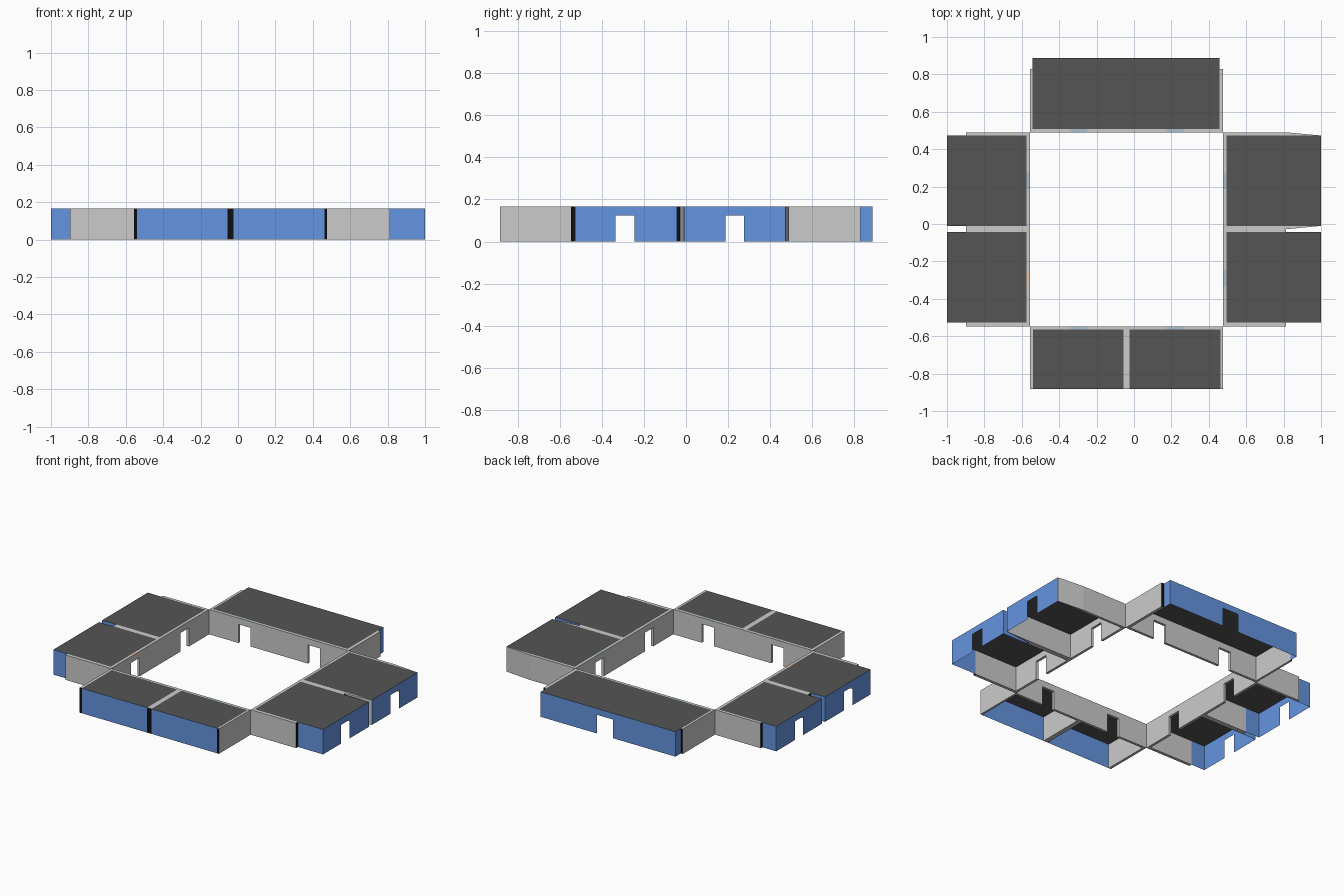
import bpy, bmesh

if "Cube" in bpy.data.objects:
    bpy.data.objects.remove(bpy.data.objects["Cube"])

H, DOOR_H = 0.167, 0.125


def material(name, rgb):
    m = bpy.data.materials.new(name)
    m.diffuse_color = (*rgb, 1)
    m.use_nodes = True
    m.node_tree.nodes["Principled BSDF"].inputs["Base Color"].default_value = m.diffuse_color
    return m


GLASS = material("blue_glass", (0.13, 0.30, 0.75))
ROOF = material("dark_roof", (0.09, 0.09, 0.09))
BLACK = material("black_end", (0.005, 0.005, 0.005))
TEAL = material("pale_blue", (0.40, 0.52, 0.58))
PEACH = material("peach", (0.80, 0.55, 0.40))


def finish(name, bm, *mats):
    bmesh.ops.recalc_face_normals(bm, faces=bm.faces[:])
    me = bpy.data.meshes.new(name)
    bm.to_mesh(me)
    bm.free()
    for m in mats:
        me.materials.append(m)
    ob = bpy.data.objects.new(name, me)
    bpy.context.collection.objects.link(ob)
    return ob


def extrude_outline(name, pts, shift, *mats):
    """Face from an outline, made solid when shift is given."""
    bm = bmesh.new()
    f = bm.faces.new([bm.verts.new(p) for p in pts])
    if shift:
        r = bmesh.ops.extrude_face_region(bm, geom=[f], use_keep_orig=True)
        vs = [g for g in r["geom"] if isinstance(g, bmesh.types.BMVert)]
        bmesh.ops.translate(bm, verts=vs, vec=shift)
    return finish(name, bm, *mats)


def panel(name, axis, u0, u1, v, doors=(), thick=0, *mats):
    """Upright panel running along x or y at offset v, with door notches."""
    prof = [(u0, 0)]
    for a, b in doors:
        prof += [(a, 0), (a, DOOR_H), (b, DOOR_H), (b, 0)]
    prof += [(u1, 0), (u1, H), (u0, H)]
    if axis == 'x':
        pts, shift = [(u, v, z) for u, z in prof], (0, thick, 0)
    else:
        pts, shift = [(v, u, z) for u, z in prof], (thick, 0, 0)
    return extrude_outline(name, pts, shift if thick else None, *mats)


def plate(name, x0, x1, y0, y1, mat, z=H):
    extrude_outline(name, [(x0, y0, z), (x1, y0, z), (x1, y1, z), (x0, y1, z)], None, mat)


def side_wall(name, axis, root, tip, v0, v1):
    """Cross wall whose outer end face is black."""
    grey = bpy.data.materials.get("wall_grey") or material("wall_grey", (0.8, 0.8, 0.8))
    ob = panel(name, axis, root, tip, v0, (), v1 - v0, grey, BLACK)
    i = 0 if axis == 'x' else 1
    for p in ob.data.polygons:
        if abs(p.center[i] - tip) < 1e-4:
            p.material_index = 1


def prism(name, pts):
    extrude_outline(name, [(x, y, 0) for x, y in pts], (0, 0, H))


# Courtyard limits, wall thickness, door spans
XL, XR, YB, YT, T = -0.557, 0.477, -0.547, 0.49, 0.017
DX = [(-0.34, -0.25), (0.175, 0.265)]
DY = [(-0.335, -0.245), (0.187, 0.275)]

# Courtyard walls with two doors each
panel("north_court_wall", 'x', XL, XR, YT, DX, T)
panel("south_court_wall", 'x', XL, XR, YB, DX, -T)
panel("west_court_wall", 'y', YB, YT, XL, DY, -T)
panel("east_court_wall", 'y', YB, YT, XR, DY, T)

# Tinted tops over the doors
for a, b in DX:
    plate("north_door_head", a, b, YT, YT + T, TEAL, H + 0.0005)
    plate("south_door_head", a, b, YB - T, YB, TEAL, H + 0.0005)
for (a, b), m in zip(DY, (PEACH, TEAL)):
    plate("west_door_head", XL - T, XL, a, b, m, H + 0.0005)
    plate("east_door_head", XR, XR + T, a, b, TEAL, H + 0.0005)

# North wing: one long room with projecting glass
for v0, v1 in ((XL, -0.543), (0.457, XR)):
    side_wall("north_side_wall", 'y', YT + T, 0.83, v0, v1)
for v in (-0.543, 0.457):
    panel("north_side_glass", 'y', 0.83, 0.887, v, (), 0, GLASS)
panel("north_glass", 'x', -0.543, 0.457, 0.887, [(-0.08, 0.04)], 0, GLASS)
plate("north_roof", -0.543, 0.457, YT + T, 0.887, ROOF)

# South wing: two rooms with flush closed glass
for v0, v1 in ((XL, -0.54), (-0.056, -0.024), (0.463, XR)):
    side_wall("south_side_wall", 'y', YB - T, -0.883, v0, v1)
for a, b in ((-0.54, -0.056), (-0.024, 0.463)):
    panel("south_glass", 'x', a, b, -0.883, (), 0, GLASS)
    plate("south_roof", a, b, -0.883, YB - T, ROOF)

# West and east wings: two rooms each, glass boxes projecting past the walls
ROOMS = [(-0.527, -0.043), (-0.01, 0.473)]
WALLS = [(YB, -0.527), (-0.043, -0.01), (0.473, YT)]
for side, root, tip, out in (("west", XL - T, -0.897, -1.0), ("east", XR + T, 0.813, 1.0)):
    for v0, v1 in WALLS:
        side_wall(side + "_side_wall", 'x', root, tip, v0, v1)
    for k, (a, b) in enumerate(ROOMS):
        panel(side + "_glass", 'y', a, b, out, [DY[k]], 0, GLASS)
        plate(side + "_roof", min(root, out), max(root, out), a, b, ROOF)
        if side == "west" or k == 0:
            for v in (a, b):
                panel(side + "_side_glass", 'x', tip, out, v, (), 0, GLASS)

# Tapered wall ends of the north-east room
prism("east_taper_outer", [(0.813, 0.473), (1.0, 0.473), (0.813, YT)])
prism("east_taper_middle", [(0.813, -0.01), (0.813, -0.028), (1.0, -0.01)])
